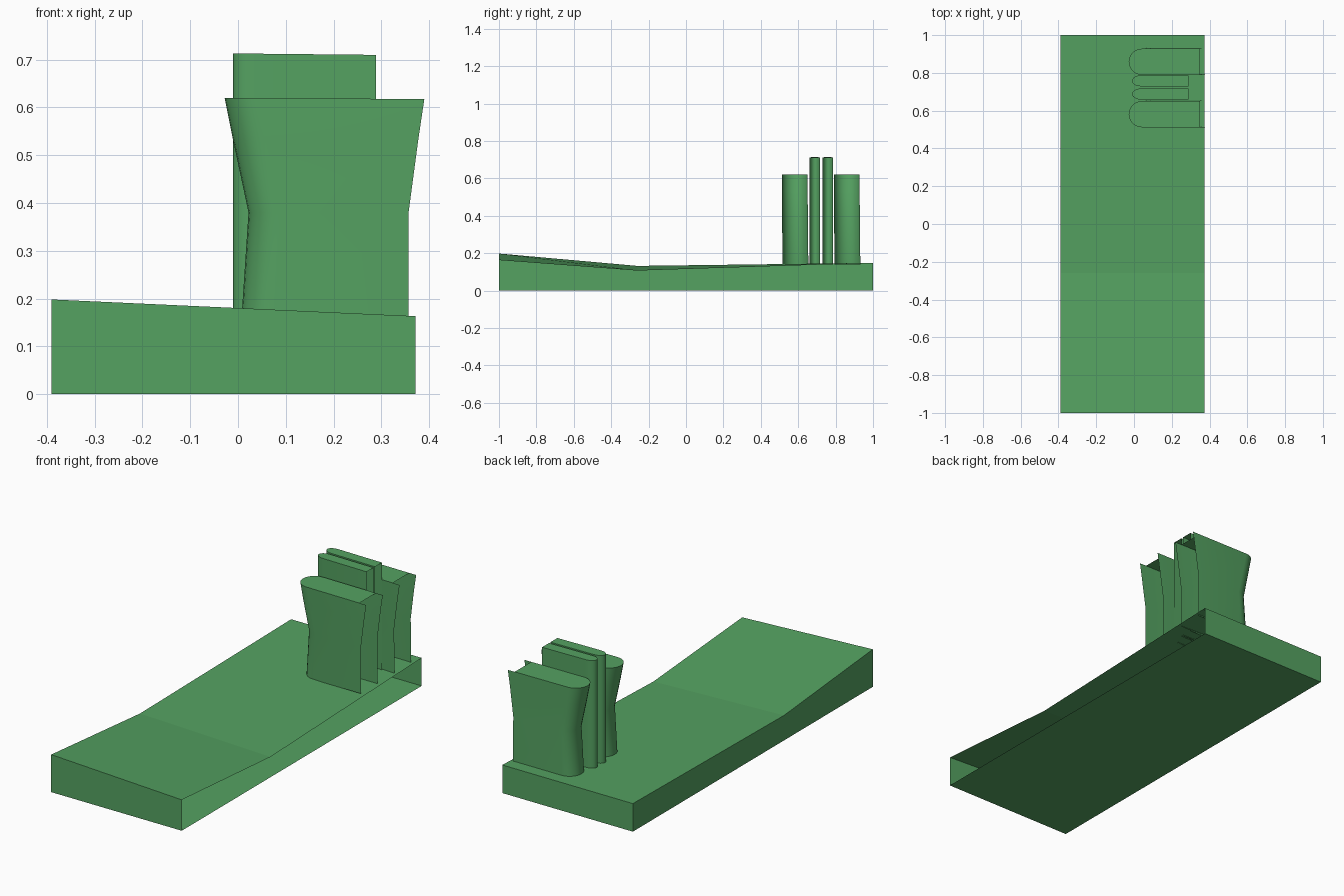
import bpy, math

if "Cube" in bpy.data.objects:
    bpy.data.objects.remove(bpy.data.objects["Cube"])

green = bpy.data.materials.new("green")
green.diffuse_color = (0.09, 0.36, 0.12, 1)
green.use_nodes = True
green.node_tree.nodes["Principled BSDF"].inputs["Base Color"].default_value = green.diffuse_color


def make(name, verts, faces, smooth=False):
    me = bpy.data.meshes.new(name)
    me.from_pydata(verts, [], faces)
    me.materials.append(green)
    ob = bpy.data.objects.new(name, me)
    bpy.context.collection.objects.link(ob)
    if smooth:
        bpy.ops.object.select_all(action='DESELECT')
        ob.select_set(True)
        bpy.context.view_layer.objects.active = ob
        bpy.ops.object.shade_smooth_by_angle(angle=math.radians(35))
    return ob


def u_section(x0, x1, yc, half, radius, z, tilt=0.0, steps=12):
    """U-shaped outline, open towards +x, rounded at x0."""
    pts = [(x1, yc - half)]
    for i in range(steps + 1):
        a = math.pi * i / steps
        pts.append((x0 + radius * (1 - math.sin(a)), yc - half * math.cos(a)))
    pts.append((x1, yc + half))
    return [(x, y, z - tilt * (x - x0)) for x, y in pts]


def u_wall(name, rows, yc, half, radius, cap_x, tilt):
    """Loft of U sections with a top cap; the +x end stays open."""
    verts, faces = [], []
    for k, (z, x0, x1, dy) in enumerate(rows):
        t = tilt if k == len(rows) - 1 else 0
        verts += u_section(x0, x1, yc + dy, half, radius, z, t)
    n = len(verts) // len(rows)
    for k in range(len(rows) - 1):
        for i in range(n - 1):
            a = k * n + i
            faces.append((a + 1, a, a + n, a + n + 1))
    # cap stops short of the flared wall ends
    z, x0, _, dy = rows[-1]
    start = len(verts)
    verts += u_section(x0, cap_x, yc + dy, half, radius, z, tilt)
    faces.append(tuple(range(start + n - 1, start - 1, -1)))
    return make(name, verts, faces, smooth=True)


# base: bent, twisted slab, open on its right side
L, R = -0.39, 0.372
sections = [(-1, 0.198, 0.163), (-0.26, 0.132, 0.107), (1, 0.148, 0.148)]
bv = []
for y, zl, zr in sections:
    bv += [(L, y, 0), (R, y, 0), (R, y, zr), (L, y, zl)]
bf = [(0, 1, 2, 3), (11, 10, 9, 8)]
for k in (0, 4):
    bf.append((k + 3, k + 2, k + 6, k + 7))   # top
    bf.append((k + 1, k, k + 4, k + 5))       # bottom
    bf.append((k, k + 3, k + 7, k + 4))       # left side
make("base", bv, bf)

# two waisted outer columns
column = [(0.14, 0.006, 0.357, 0.004), (0.38, 0.022, 0.357, 0.002),
          (0.53, -0.010, 0.377, 0.0), (0.62, -0.028, 0.39, 0.0)]
for name, yc in (("front_column", 0.581), ("back_column", 0.859)):
    u_wall(name, column, yc, 0.069, 0.068, 0.35, 0.006)

# two taller thin slabs between the columns
slab = [(0.14, -0.01, 0.289, 0), (0.713, -0.01, 0.289, 0)]
for name, yc in (("front_slab", 0.688), ("back_slab", 0.758)):
    u_wall(name, slab, yc, 0.029, 0.045, 0.289, 0.01)
